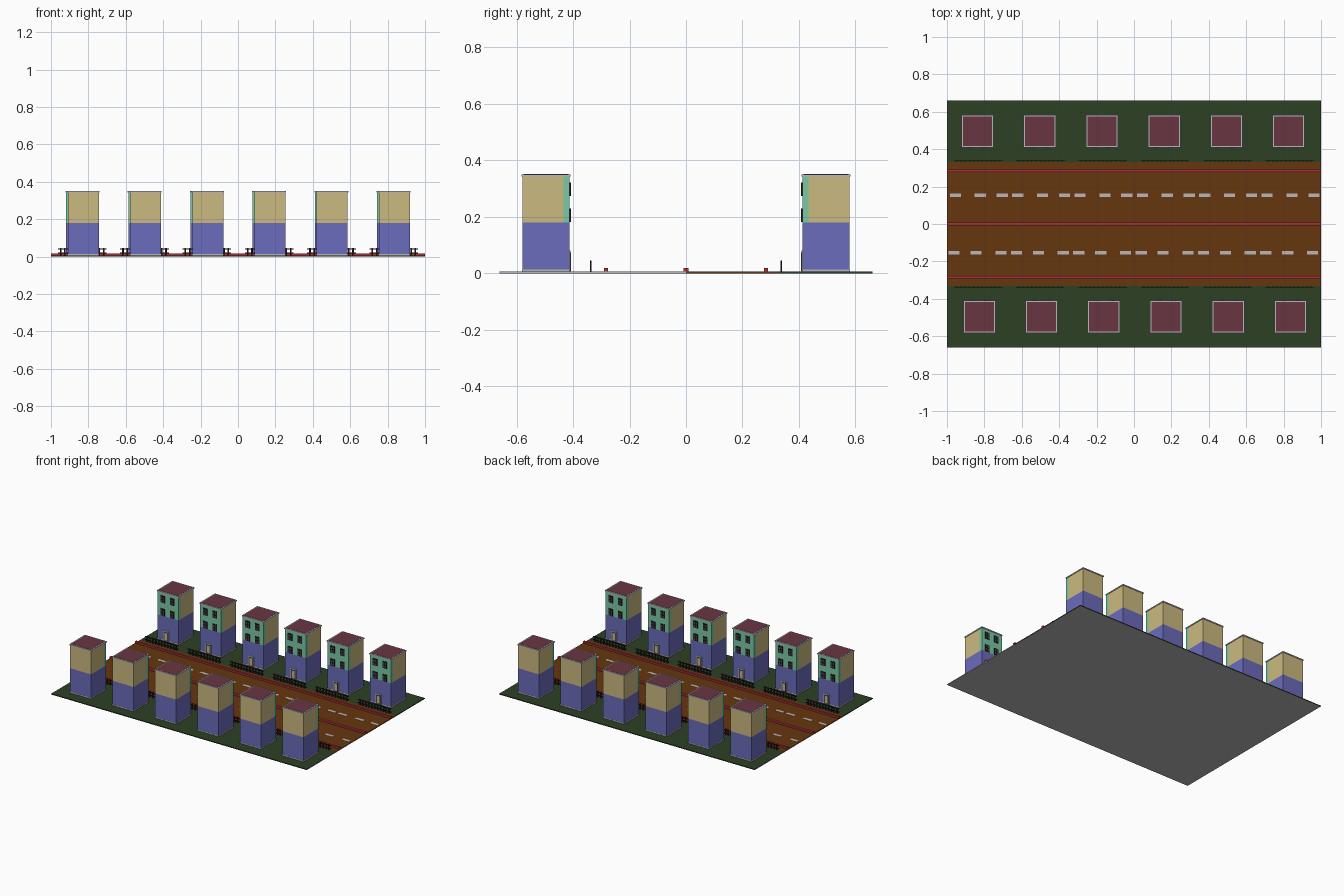
import bpy, bmesh, math
from mathutils import Matrix

if "Cube" in bpy.data.objects:
    bpy.data.objects.remove(bpy.data.objects["Cube"])


def srgb(r, g, b):
    f = lambda c: (c / 12.92) if c <= 0.04045 else ((c + 0.055) / 1.055) ** 2.4
    return (f(r / 255), f(g / 255), f(b / 255), 1.0)


COLOURS = {
    "lawn green": srgb(44, 64, 35), "road brown": srgb(102, 54, 14),
    "kerb red": srgb(172, 50, 60), "light grey": srgb(185, 185, 188),
    "fence dark": srgb(38, 24, 26), "wall tan": srgb(203, 186, 128),
    "wall blue": srgb(107, 108, 188), "wall mint": srgb(122, 200, 165),
    "roof maroon": srgb(104, 53, 66), "glass grey": srgb(75, 72, 85),
}
MATS = {}
for name, col in COLOURS.items():
    MATS[name] = bpy.data.materials.new(name)
    MATS[name].diffuse_color = col
NAMES = list(COLOURS)


class Part:
    """Collects coloured boxes into one named object."""

    def __init__(self, name):
        self.name, self.bm = name, bmesh.new()

    def box(self, x0, x1, y0, y1, z0, z1, mat):
        m = Matrix.Translation(((x0 + x1) / 2, (y0 + y1) / 2, (z0 + z1) / 2))
        m = m @ Matrix.Diagonal((x1 - x0, y1 - y0, z1 - z0, 1))
        verts = bmesh.ops.create_cube(self.bm, size=1, matrix=m)["verts"]
        faces = {f for v in verts for f in v.link_faces}
        for f in faces:
            f.material_index = NAMES.index(mat)
        return faces

    def finish(self, turned):
        me = bpy.data.meshes.new(self.name)
        self.bm.normal_update()
        if turned:
            self.bm.transform(Matrix.Rotation(math.pi, 4, 'Z'))
        self.bm.to_mesh(me)
        self.bm.free()
        for n in NAMES:
            me.materials.append(MATS[n])
        ob = bpy.data.objects.new(self.name, me)
        bpy.context.collection.objects.link(ob)


TOP = 0.006      # ground height
PITCH = 1 / 3    # length of one street tile


def ground(turned):
    p = Part("street_ground")
    for y0, y1, mat in ((0, 0.332, "road brown"), (0.332, 0.66, "lawn green")):
        for f in p.box(-1, 1, y0, y1, 0, TOP, mat):
            f.normal_update()
            if f.normal.z < -0.5 or f.normal.x < -0.5:   # underside and one end
                f.material_index = NAMES.index("light grey")
    p.finish(turned)


def markings(turned):
    p = Part("lane_dashes")
    for i in range(6):
        for x in (0.015, 0.148, 0.265):
            x += -1 + i * PITCH
            p.box(x, x + 0.06, 0.144, 0.164, TOP - 0.001, TOP + 0.001, "light grey")
    p.finish(turned)
    p = Part("kerbs")
    p.box(-1, 1, 0.277, 0.291, TOP - 0.001, 0.018, "kerb red")
    p.box(-1, 1, 0, 0.009, TOP - 0.001, 0.018, "kerb red")
    p.finish(turned)


def fence(cx, turned):
    p = Part("fence")
    for z in (0.016, 0.037):
        p.box(cx - 0.13, cx + 0.13, 0.336, 0.339, z, z + 0.006, "fence dark")
    for i in range(11):
        x = cx - 0.115 + i * 0.023
        p.box(x - 0.004, x + 0.004, 0.335, 0.340, TOP - 0.001, 0.046, "fence dark")
    p.finish(turned)


def house(cx, turned):
    x0, x1, y0, y1 = cx - 0.083, cx + 0.083, 0.412, 0.58
    p = Part("house")
    # walls: blue below, tan above with a mint front bay
    p.box(x0, x1, y0, y1, TOP, 0.18, "wall blue")
    p.box(x0, x1, y0 + 0.022, y1, 0.18, 0.346, "wall tan")
    p.box(x0, x1, y0, y0 + 0.022, 0.18, 0.346, "wall mint")
    # plinth and roof rim
    p.box(x0 - 0.001, x1 + 0.001, y0 - 0.001, y1 + 0.001, TOP, 0.014, "light grey")
    p.box(x0 - 0.003, x1 + 0.003, y0 - 0.003, y1 + 0.003, 0.342, 0.350, "light grey")
    p.box(x0 + 0.005, x1 - 0.005, y0 + 0.005, y1 - 0.005, 0.345, 0.351, "roof maroon")
    p.finish(turned)

    p = Part("windows")
    for wx in (x0 + 0.042, x0 + 0.118):
        for z in (0.176, 0.268):
            zl = z + 0.006
            p.box(wx - 0.017, wx + 0.017, y0 - 0.004, y0 + 0.001, zl, zl + 0.048, "fence dark")
            for px in (-0.008, 0.008):
                for pz in (0.012, 0.034):
                    p.box(wx + px - 0.0045, wx + px + 0.0045, y0 - 0.005, y0,
                          zl + pz - 0.007, zl + pz + 0.007, "glass grey")
    p.finish(turned)

    p = Part("door")
    dx = x0 + 0.068
    p.box(dx - 0.022, dx + 0.022, y0 - 0.003, y0 + 0.001, TOP, 0.08, "light grey")
    p.box(dx - 0.016, dx + 0.016, y0 - 0.004, y0, TOP + 0.002, 0.073, "glass grey")
    p.box(dx - 0.010, dx + 0.010, y0 - 0.005, y0, 0.016, 0.066, "wall tan")
    p.finish(turned)


# both sides of the street: the second is the first turned half round
for turned in (False, True):
    ground(turned)
    markings(turned)
    for i in range(6):
        cx = -0.836 + i * 0.3325
        house(cx, turned)
        fence(-0.833 + i * PITCH, turned)

for m in bpy.data.materials:
    if m.users and not m.is_grease_pencil:
        m.use_nodes = True
        m.node_tree.nodes["Principled BSDF"].inputs["Base Color"].default_value = m.diffuse_color
